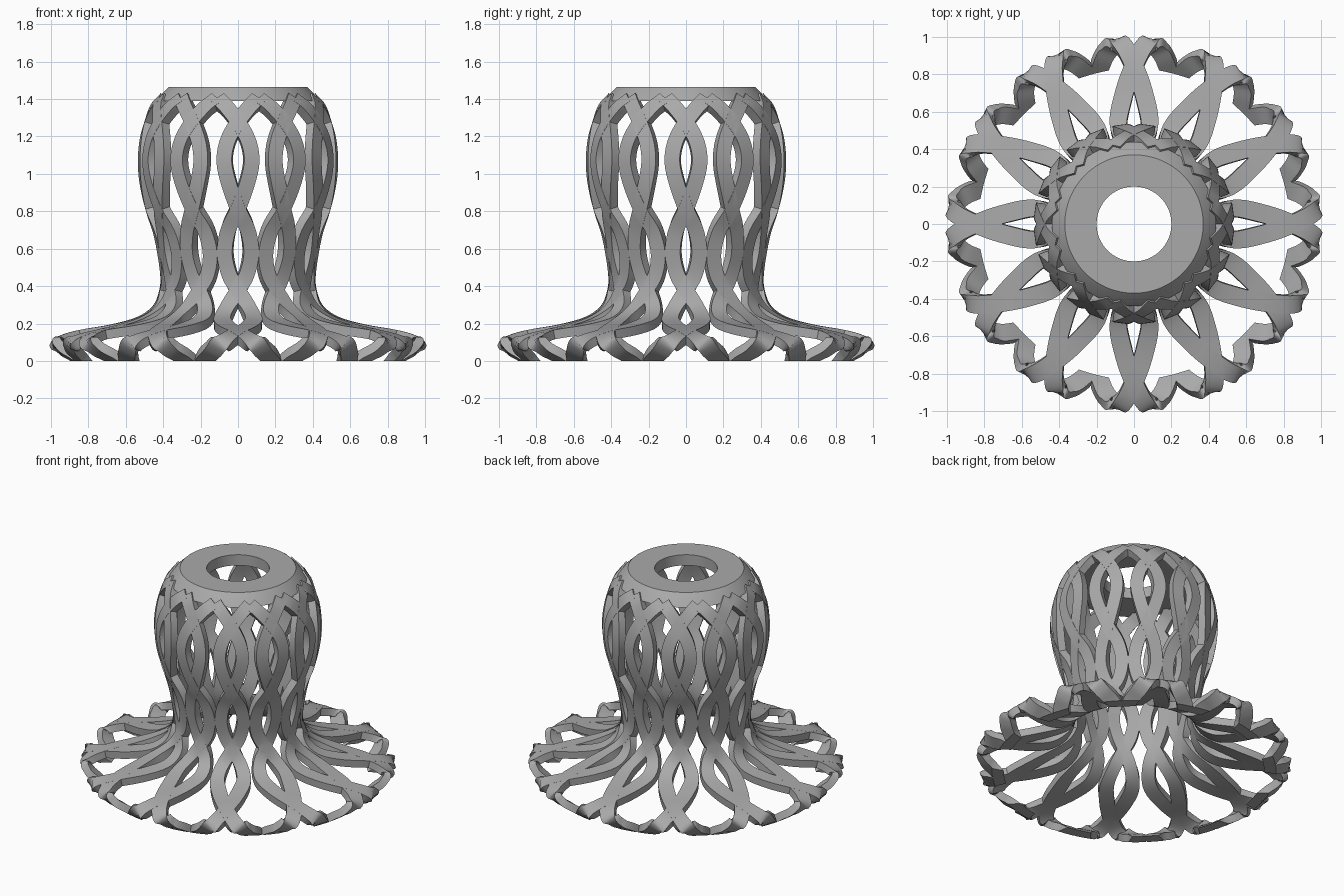
import bpy, bmesh, math
from mathutils import Vector, Matrix

if "Cube" in bpy.data.objects:
    bpy.data.objects.remove(bpy.data.objects["Cube"])

grey = bpy.data.materials.new("plain_grey")
grey.use_nodes = True
grey.diffuse_color = (0.4, 0.4, 0.4, 1)
grey.node_tree.nodes["Principled BSDF"].inputs["Base Color"].default_value = (0.4, 0.4, 0.4, 1)

UNITS = 12
THICK = 0.05
STEPS = 6

# Strand path from cap to foot: radius, height, swing angle in degrees
PATH = [Vector(p) for p in (
    (.435, 1.41, 14.5), (.47, 1.36, 7.5), (.50, 1.28, 0), (.525, 1.18, -6),
    (.535, 1.07, -8), (.525, .95, -5.5), (.495, .81, 0), (.455, .69, 7),
    (.43, .57, 9.6), (.415, .46, 6.5), (.42, .38, 0), (.455, .295, -7),
    (.54, .235, -9), (.68, .195, -5), (.85, .165, 0), (.95, .135, 3),
    (.995, .095, 5.5), (.965, .045, 8), (.91, .003, 11), (.85, -.05, 13.5))]


def smooth_path(pts):
    """Catmull-Rom curve through the points."""
    ext = [2 * pts[0] - pts[1]] + pts + [2 * pts[-1] - pts[-2]]
    out = []
    for a, b, c, d in zip(ext, ext[1:], ext[2:], ext[3:]):
        for i in range(STEPS):
            t = i / STEPS
            out.append(0.5 * (2 * b + (c - a) * t + (2 * a - 5 * b + 4 * c - d) * t ** 2
                              + (3 * b - a - 3 * c + d) * t ** 3))
    return out + [pts[-1]]


def on_shell(p):
    a = math.radians(p.z)
    return Vector((p.x * math.sin(a), -p.x * math.cos(a), p.y))


def finish(bm, name):
    bmesh.ops.recalc_face_normals(bm, faces=bm.faces)
    mesh = bpy.data.meshes.new(name)
    bm.to_mesh(mesh)
    bm.free()
    mesh.materials.append(grey)
    obj = bpy.data.objects.new(name, mesh)
    bpy.context.collection.objects.link(obj)
    bpy.ops.object.select_all(action='DESELECT')
    obj.select_set(True)
    bpy.context.view_layer.objects.active = obj
    bpy.ops.object.shade_smooth_by_angle(angle=math.radians(35))
    return obj


def sweep_strand(bm):
    """Flat ribbon lying in the flared shell, cut level at the ground."""
    path = smooth_path(PATH)
    rings = []
    for i, p in enumerate(path):
        lo, hi = path[max(i - 1, 0)], path[min(i + 1, len(path) - 1)]
        step = hi - lo
        a = math.radians(p.z)
        normal = Vector((-step.y * math.sin(a), step.y * math.cos(a), step.x)).normalized()
        side = normal.cross(on_shell(hi) - on_shell(lo)).normalized()
        half = 0.041 + 0.008 * min(max((p.x - 0.45) * 6, 0), 1) * (p.y < 0.35)
        centre = on_shell(p)
        rings.append([bm.verts.new(centre + side * s * half - normal * d)
                      for s, d in ((-1, 0), (1, 0), (1, THICK), (-1, THICK))])
    for r, q in zip(rings, rings[1:]):
        for k in range(4):
            bm.faces.new((r[k], r[(k + 1) % 4], q[(k + 1) % 4], q[k]))
    bm.faces.new(rings[0])
    bm.faces.new(rings[-1])
    cut = bmesh.ops.bisect_plane(bm, geom=bm.verts[:] + bm.edges[:] + bm.faces[:],
                                 plane_co=(0, 0, 0), plane_no=(0, 0, -1), clear_outer=True)
    rim = [e for e in cut["geom_cut"] if isinstance(e, bmesh.types.BMEdge)]
    bmesh.ops.holes_fill(bm, edges=rim)


# Lattice: a strand and its mirror image in each unit
for hand, sign in (("left", 1), ("right", -1)):
    bm = bmesh.new()
    sweep_strand(bm)
    bmesh.ops.scale(bm, vec=(sign, 1, 1), verts=bm.verts)
    base = bm.verts[:] + bm.edges[:] + bm.faces[:]
    for n in range(1, UNITS):
        copy = bmesh.ops.duplicate(bm, geom=base)["geom"]
        bmesh.ops.rotate(bm, verts=[v for v in copy if isinstance(v, bmesh.types.BMVert)],
                         matrix=Matrix.Rotation(math.tau * n / UNITS, 3, 'Z'))
    finish(bm, hand + "_strands")

# Cap: flat disc with a bevelled rim and a round hole
bm = bmesh.new()
profile = [(.2, 1.39), (.438, 1.39), (.408, 1.428), (.37, 1.465), (.2, 1.465)]
verts = [bm.verts.new((r, 0, z)) for r, z in profile]
edges = [bm.edges.new((verts[i], verts[(i + 1) % len(verts)])) for i in range(len(verts))]
bmesh.ops.spin(bm, geom=verts + edges, axis=(0, 0, 1), cent=(0, 0, 0),
               angle=math.tau, steps=96, use_duplicate=False)
bmesh.ops.remove_doubles(bm, verts=bm.verts, dist=0.0001)
finish(bm, "cap")
